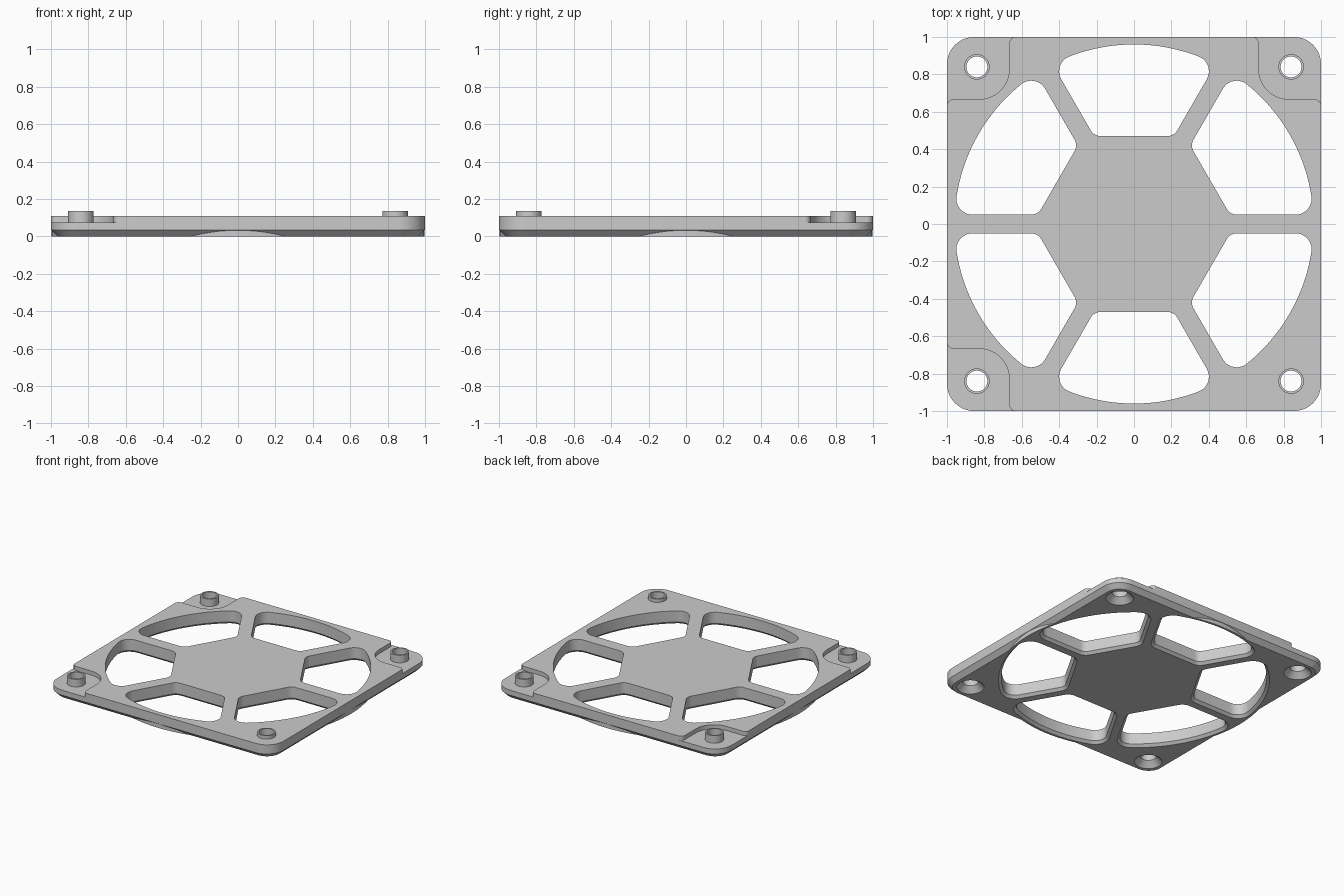
import bpy, bmesh
from math import sin, cos, pi, radians, sqrt, atan2
from mathutils import Vector, Matrix

if "Cube" in bpy.data.objects:
    bpy.data.objects.remove(bpy.data.objects["Cube"])

grey = bpy.data.materials.new("light grey plastic")
grey.use_nodes = True
COLOUR = (0.6, 0.6, 0.6, 1)
grey.diffuse_color = COLOUR
grey.node_tree.nodes["Principled BSDF"].inputs["Base Color"].default_value = COLOUR

TOP, CHAMFER, LEDGE, BOSS_TOP = 0.108, 0.035, 0.075, 0.135
HOLE = 0.84


def arc(cx, cy, r, a0, a1, n):
    return [(cx + r * cos(a0 + (a1 - a0) * i / n), cy + r * sin(a0 + (a1 - a0) * i / n))
            for i in range(n + 1)]


def loft(name, sections, matrix=Matrix()):
    """Closed solid through outlines with equal point counts, given as (outline, z)."""
    bm = bmesh.new()
    rings = [[bm.verts.new((x, y, z)) for x, y in pts] for pts, z in sections]
    bm.faces.new(rings[0])
    bm.faces.new(rings[-1])
    for low, high in zip(rings, rings[1:]):
        for i in range(len(low)):
            j = i - 1
            bm.faces.new((low[j], low[i], high[i], high[j]))
    bm.transform(matrix)
    bmesh.ops.recalc_face_normals(bm, faces=bm.faces)
    mesh = bpy.data.meshes.new(name)
    bm.to_mesh(mesh)
    bm.free()
    mesh.materials.append(grey)
    ob = bpy.data.objects.new(name, mesh)
    bpy.context.collection.objects.link(ob)
    return ob


def combine(body, tool, operation):
    mod = body.modifiers.new("combine", "BOOLEAN")
    mod.operation, mod.solver, mod.object = operation, "EXACT", tool
    bpy.context.view_layer.objects.active = body
    bpy.ops.object.modifier_apply(modifier=mod.name)
    bpy.data.objects.remove(tool)


def rounded_square(half, r):
    pts = []
    for k, (sx, sy) in enumerate([(1, 1), (-1, 1), (-1, -1), (1, -1)]):
        pts += arc(sx * (half - r), sy * (half - r), r, k * pi / 2, (k + 1) * pi / 2, 10)
    return pts


def circle(r, n=40):
    return arc(0, 0, r, 0, 2 * pi, n)[:-1]


def opening(grow):
    """Sector between two spokes, symmetric about +x, with all corners rounded."""
    spoke, hub, rim = 0.05 - grow, 0.47 - grow, 0.96 + grow
    r_out, r_in = 0.085 + grow, 0.06 + grow
    along = Vector((cos(pi / 6), sin(pi / 6)))
    inward = Vector((sin(pi / 6), -cos(pi / 6)))
    c_out = inward * (spoke + r_out) + along * sqrt((rim - r_out) ** 2 - (spoke + r_out) ** 2)
    phi = atan2(c_out.y, c_out.x)
    c_in = inward * (spoke + r_in)
    c_in += along * ((hub + r_in - c_in.x) / along.x)
    half = arc(0, 0, rim, phi / 24, phi * 23 / 24, 11)
    half += arc(*c_out, r_out, phi, radians(120), 10)
    half += arc(*c_in, r_in, radians(120), pi, 6)
    return half + [(x, -y) for x, y in reversed(half)]


def corner_ledge():
    """Step around one corner, with a large inner fillet and flared ends."""
    edge, side, flare, fillet = 1.0005, 0.667, 0.035, 0.16
    pts = [(1.2, 1.2), (0.6, 1.2), (0.6, edge)]
    pts += arc(side - flare, edge - flare, flare, pi / 2, 0, 6)
    pts += arc(side + fillet, side + fillet, fillet, pi, 1.5 * pi, 12)
    pts += arc(edge - flare, side - flare, flare, pi / 2, 0, 6)
    return pts + [(edge, 0.6), (1.2, 0.6)]


# Square plate with a chamfered lower edge, and the round rim under it
grille = loft("fan_grille", [(rounded_square(1 - CHAMFER, 0.145 - CHAMFER), 0),
                             (rounded_square(1, 0.145), CHAMFER),
                             (rounded_square(1, 0.145), TOP)])
combine(grille, loft("round_rim", [(circle(0.998, 128), 0), (circle(0.998, 128), 0.06)]), "UNION")

# Lowered ledges at three corners
for sx, sy in [(-1, 1), (1, 1), (-1, -1)]:
    shape = corner_ledge()
    flip = Matrix.Diagonal((sx, sy, 1, 1))
    combine(grille, loft("ledge_cutter", [(shape, LEDGE), (shape, 0.2)], flip), "DIFFERENCE")

# Raised bosses with countersunk screw holes
for sx in (-1, 1):
    for sy in (-1, 1):
        place = Matrix.Translation((sx * HOLE, sy * HOLE, 0))
        combine(grille, loft("boss", [(circle(0.068), 0.05), (circle(0.068), BOSS_TOP)], place),
                "UNION")
        combine(grille, loft("screw_cutter", [(circle(0.11), -0.01), (circle(0.056), 0.044),
                                              (circle(0.056), 0.2)], place), "DIFFERENCE")

# Six air openings, chamfered underneath
for k in range(6):
    turn = Matrix.Rotation(radians(30 + 60 * k), 4, "Z")
    combine(grille, loft("opening_cutter", [(opening(0.025), -0.005), (opening(0), 0.02),
                                            (opening(0), 0.2)], turn), "DIFFERENCE")

# Smooth curved walls, crisp edges
bpy.ops.object.select_all(action="DESELECT")
grille.select_set(True)
bpy.context.view_layer.objects.active = grille
bpy.ops.object.shade_smooth_by_angle(angle=radians(30))
